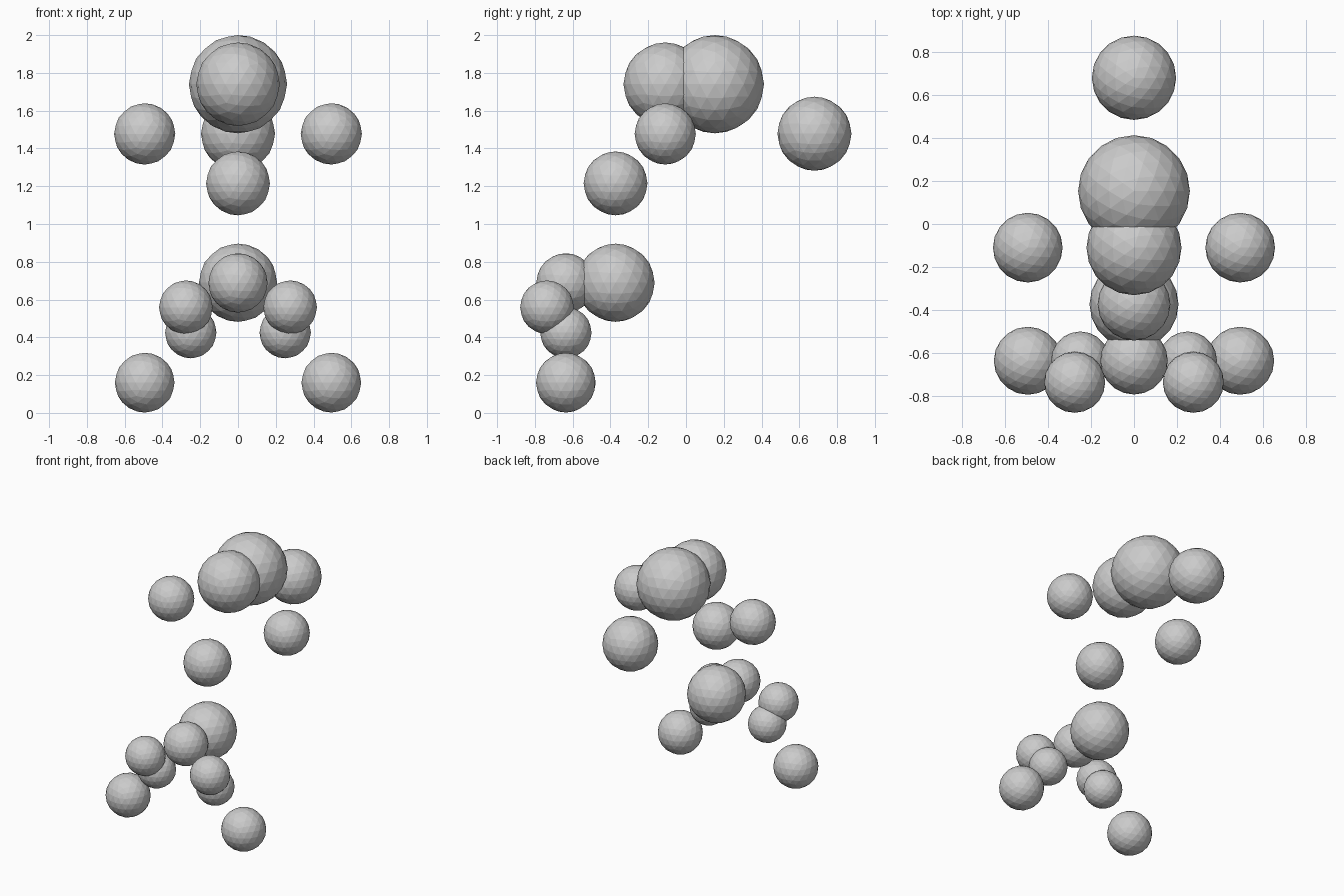
import bpy

if "Cube" in bpy.data.objects:
    bpy.data.objects.remove(bpy.data.objects["Cube"])


def ball(name, x, y, z, r):
    """Flat-faced low-poly ball."""
    bpy.ops.mesh.primitive_ico_sphere_add(subdivisions=3, radius=r, location=(x, y, z))
    bpy.context.object.name = name


def ball_pair(name, x, y, z, r):
    """The same ball on both sides of the centre plane."""
    ball(name + "_left", -x, y, z, r)
    ball(name + "_right", x, y, z, r)


# Upper cluster along the centre line
ball("upper_large_ball", 0, 0.153, 1.74, 0.26)
ball("upper_front_ball", 0, -0.11, 1.74, 0.221)
ball("rear_ball", 0, 0.68, 1.478, 0.196)
ball("middle_ball", 0, -0.373, 1.215, 0.169)

# Lower cluster along the centre line
ball("lower_large_ball", 0, -0.373, 0.689, 0.207)
ball("lower_front_ball", 0, -0.636, 0.688, 0.157)

# Mirrored side balls
ball_pair("upper_side_ball", 0.494, -0.11, 1.477, 0.162)
ball_pair("lower_forward_ball", 0.276, -0.736, 0.559, 0.142)
ball_pair("lower_inner_ball", 0.25, -0.636, 0.425, 0.136)
ball_pair("base_ball", 0.494, -0.636, 0.16, 0.158)
